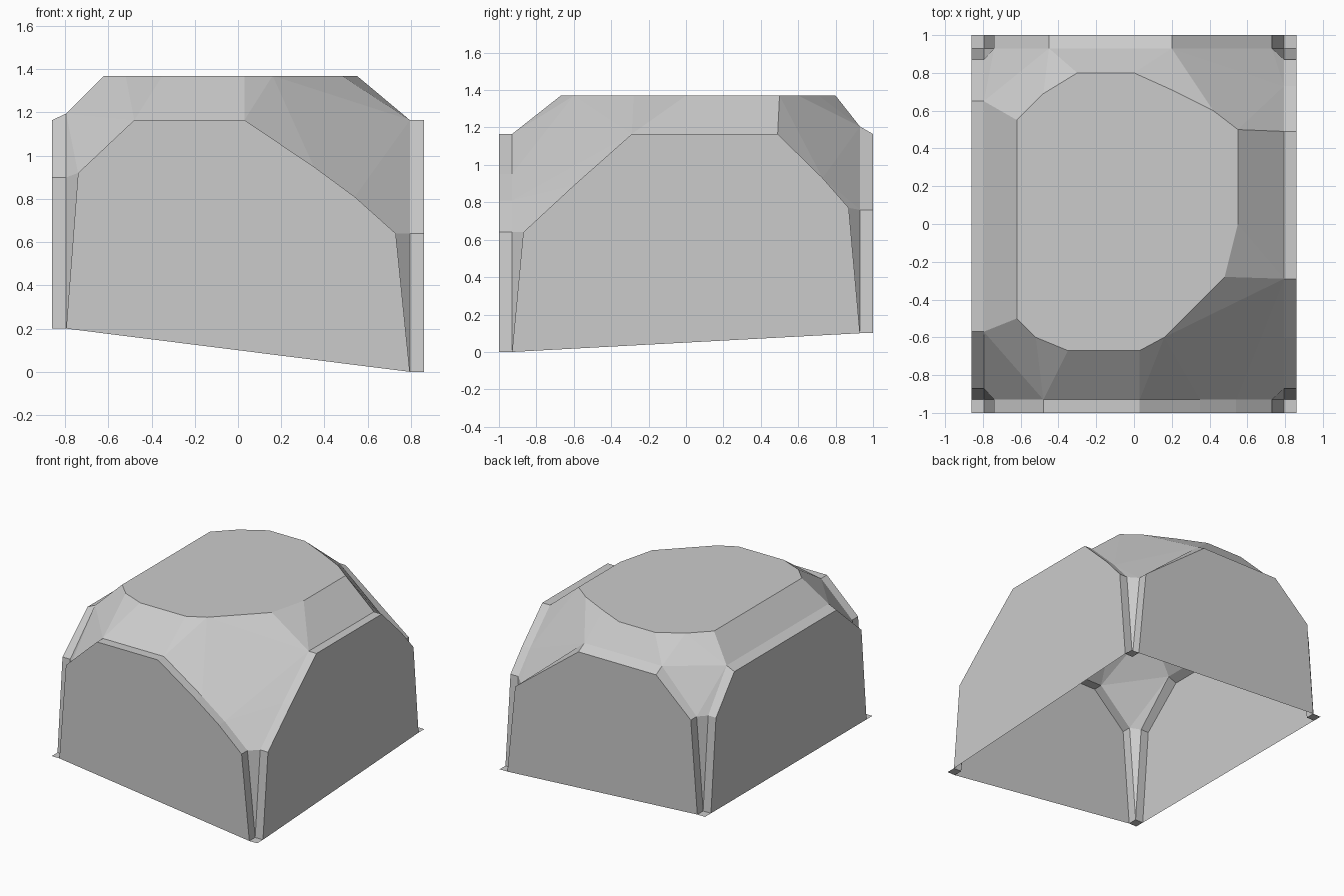
import bpy, bmesh
from mathutils import Vector

if "Cube" in bpy.data.objects:
    bpy.data.objects.remove(bpy.data.objects["Cube"])

X, Y, INX, INY = 0.86, 1.0, 0.795, 0.93   # outer walls and inset planes
TOP, ROOF = 1.165, 1.37

# Wall outlines: (position along wall, height), bottom corner to bottom corner
front = [(-.795, .2), (-.74, .92), (-.48, TOP), (.03, TOP), (.35, .95), (.54, .81), (.73, .64), (.795, 0)]
right = [(-.93, 0), (-.87, .64), (-.6, .89), (-.29, TOP), (.49, TOP), (.73, .93), (.87, .77), (.93, .1)]
back = [(-.795, .2), (-.74, .9), (-.45, TOP), (.2, TOP), (.73, .76), (.795, .1)]
left = [(-.93, .2), (-.87, .9), (-.57, TOP), (.65, TOP), (.87, .9), (.93, .2)]
roof = [(-.35, -.67), (.03, -.67), (.16, -.6), (.35, -.41), (.48, -.28), (.55, 0), (.55, .5), (.42, .6),
        (.2, .71), (0, .8), (-.3, .8), (-.48, .69), (-.62, .55), (-.62, -.5), (-.52, -.6)]


def finish(bm, name):
    mesh = bpy.data.meshes.new(name)
    bm.to_mesh(mesh)
    bm.free()
    ob = bpy.data.objects.new(name, mesh)
    bpy.context.collection.objects.link(ob)
    return ob


def make_wall(name, outline, axis, side, lift=0):
    """Flat panel with a narrow ledge running inward from its sides and top."""
    outer, inner = (X, INX) if axis == 0 else (Y, INY)

    def place(p, depth, up):
        z = p[1] + (up if p[1] == TOP else 0)
        return Vector((side * depth, p[0], z) if axis == 0 else (p[0], side * depth, z))

    bm = bmesh.new()
    a = [bm.verts.new(place(p, outer, 0)) for p in outline]
    inset = [place(p, inner, lift) for p in outline]
    b = [bm.verts.new(p) for p in inset]
    panel = bm.faces.new(a)
    panel.normal_update()
    flip = panel.normal[axis] * side < 0
    for i in range(len(a) - 1):
        bm.faces.new((a[i + 1], a[i], b[i], b[i + 1]))
    if flip:
        bmesh.ops.reverse_faces(bm, faces=bm.faces[:])
    finish(bm, name)
    return inset


# Four walls with their ledges
rim = make_wall("front_wall", front, 1, -1)
rim += make_wall("right_wall", right, 0, 1)
rim += make_wall("back_wall", back, 1, 1, .04)
rim += make_wall("left_wall", left, 0, -1, .03)

# Faceted canopy: roof, sloped shoulders and corner cuts
bm = bmesh.new()
for p in rim + [Vector((x, y, ROOF)) for x, y in roof]:
    bm.verts.new(p)
bmesh.ops.remove_doubles(bm, verts=bm.verts[:], dist=0.001)
bmesh.ops.convex_hull(bm, input=bm.verts[:])
bm.normal_update()
openings = [f for f in bm.faces if f.normal.z < -0.5
            or all(abs(abs(v.co.x) - INX) < .001 and v.co.x * f.normal.x > 0 for v in f.verts)
            or all(abs(abs(v.co.y) - INY) < .001 and v.co.y * f.normal.y > 0 for v in f.verts)]
bmesh.ops.delete(bm, geom=openings, context='FACES')
bmesh.ops.delete(bm, geom=[v for v in bm.verts if not v.link_faces], context='VERTS')
bmesh.ops.dissolve_limit(bm, angle_limit=0.02, verts=bm.verts[:], edges=bm.edges[:])
finish(bm, "canopy")

# Small corner feet
for name, sx, sy, z in (("foot_front_right", 1, -1, 0), ("foot_front_left", -1, -1, .2),
                        ("foot_back_right", 1, 1, .1), ("foot_back_left", -1, 1, .2)):
    bm = bmesh.new()
    vs = [bm.verts.new((sx * x, sy * y, z)) for x, y in ((INX, INY), (X, INY), (X, Y), (INX, Y))]
    f = bm.faces.new(vs)
    f.normal_update()
    if f.normal.z < 0:
        f.normal_flip()
    finish(bm, name)
